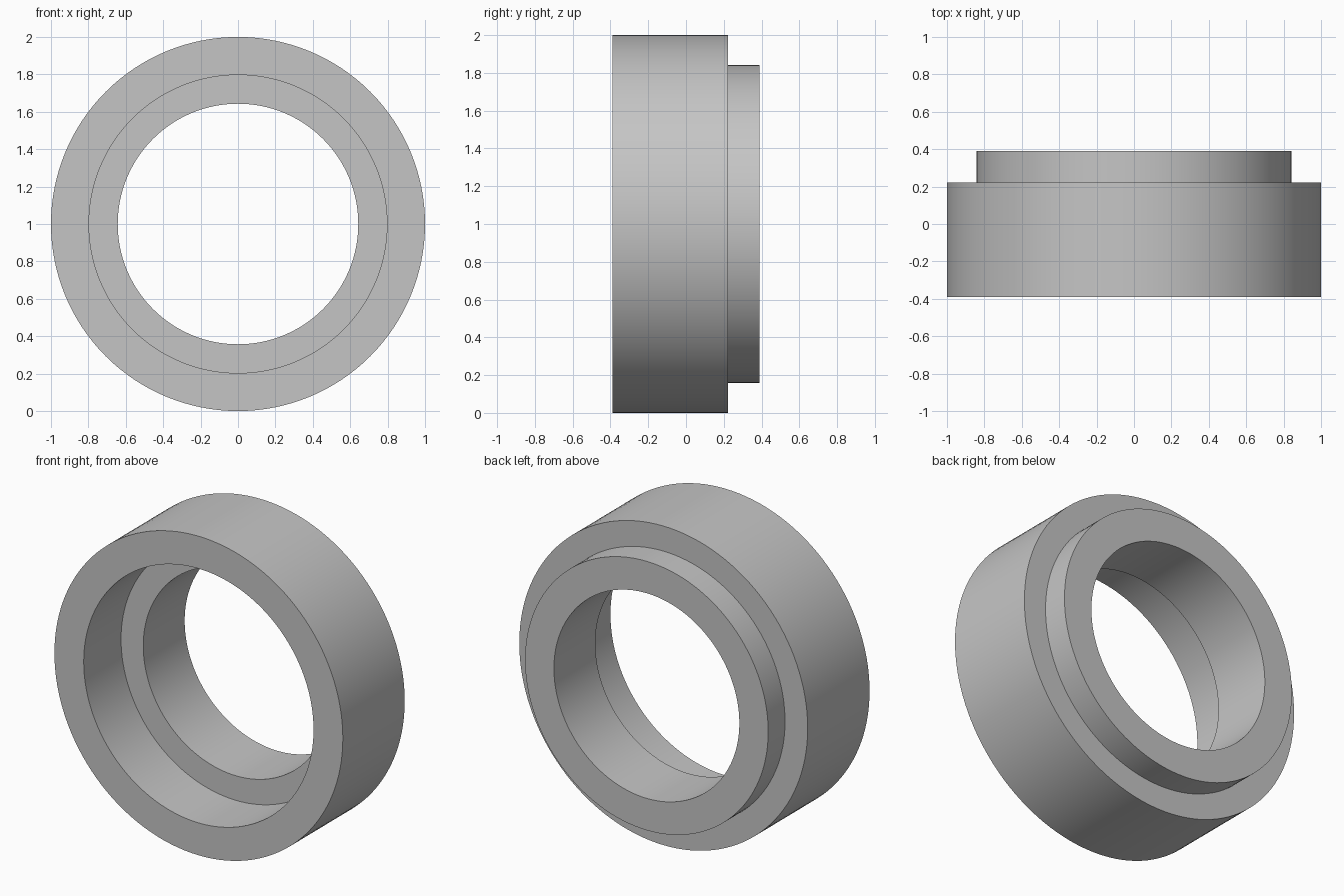
import bpy
import bmesh
from math import cos, sin, radians, tau

SEGMENTS = 128
CENTRE_Z = 1.0

cube = bpy.data.objects.get("Cube")
if cube:
    bpy.data.objects.remove(cube, do_unlink=True)

# Plain grey finish
grey = bpy.data.materials.new("plain grey")
grey.use_nodes = True
colour = (0.56, 0.56, 0.56, 1)
grey.diffuse_color = colour
grey.node_tree.nodes["Principled BSDF"].inputs["Base Color"].default_value = colour

# Closed section of the ring as (radius, y): body, rear spigot, bore, front recess
section = [
    (1.0, -0.39), (1.0, 0.223),
    (0.843, 0.223), (0.843, 0.39),
    (0.643, 0.39), (0.643, -0.02),
    (0.797, -0.02), (0.797, -0.39),
]

# Turn the section around the y axis
bm = bmesh.new()
rings = []
for i in range(SEGMENTS):
    a = tau * i / SEGMENTS
    rings.append([bm.verts.new((r * cos(a), y, CENTRE_Z + r * sin(a))) for r, y in section])
for i, ring in enumerate(rings):
    following = rings[(i + 1) % SEGMENTS]
    for j in range(len(section)):
        k = (j + 1) % len(section)
        bm.faces.new((ring[j], ring[k], following[k], following[j]))
bmesh.ops.recalc_face_normals(bm, faces=bm.faces)

mesh = bpy.data.meshes.new("stepped_ring")
bm.to_mesh(mesh)
bm.free()
mesh.materials.append(grey)
ring_object = bpy.data.objects.new("stepped_ring", mesh)
bpy.context.collection.objects.link(ring_object)

# Smooth walls with crisp step edges
bpy.ops.object.select_all(action="DESELECT")
ring_object.select_set(True)
bpy.context.view_layer.objects.active = ring_object
bpy.ops.object.shade_smooth_by_angle(angle=radians(30))
